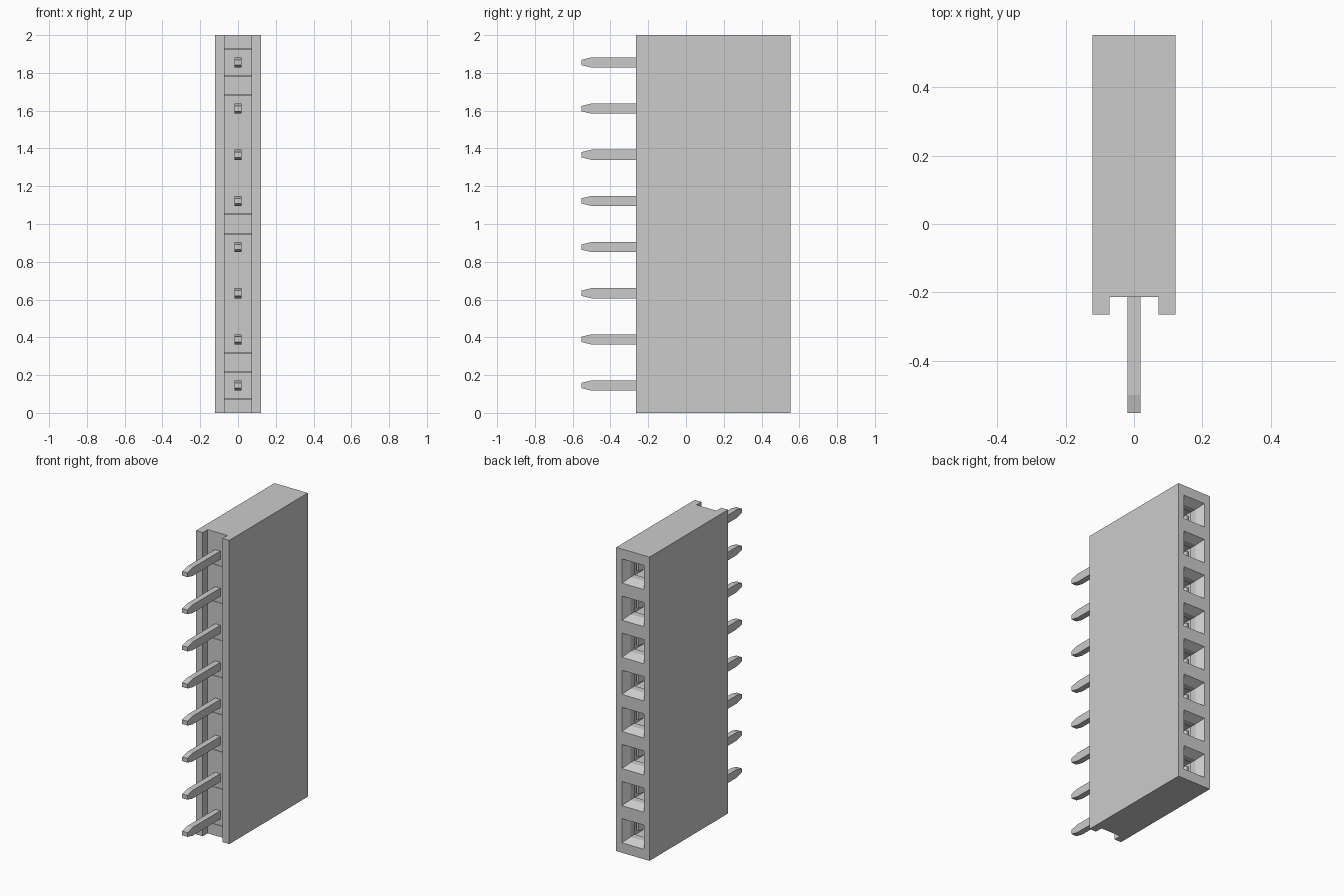
import bpy, bmesh
from mathutils import Vector

if "Cube" in bpy.data.objects:
    bpy.data.objects.remove(bpy.data.objects["Cube"], do_unlink=True)

COUNT = 8
PITCH = 0.2443
CENTRES = [1 + (i - (COUNT - 1) / 2) * PITCH for i in range(COUNT)]

grey = bpy.data.materials.new("plain_grey")
grey.use_nodes = True
colour = (0.6, 0.6, 0.6, 1)
grey.diffuse_color = colour
grey.node_tree.nodes["Principled BSDF"].inputs["Base Color"].default_value = colour


def loft(bm, rings, z, x=0):
    """Closed solid through rectangles (y, half width, half height[, x shift])."""
    loops = []
    for y, hx, hz, *shift in rings:
        cx = x + (shift[0] if shift else 0)
        loops.append([bm.verts.new(Vector((cx + sx * hx, y, z + sz * hz)))
                      for sx, sz in ((-1, -1), (1, -1), (1, 1), (-1, 1))])
    for a, b in zip(loops, loops[1:]):
        for i in range(4):
            j = (i + 1) % 4
            bm.faces.new((a[i], a[j], b[j], b[i]))
    bm.faces.new(loops[0])
    bm.faces.new(loops[-1])


def make(name, solids):
    bm = bmesh.new()
    for rings, z in solids:
        loft(bm, rings, z)
    bmesh.ops.recalc_face_normals(bm, faces=bm.faces)
    mesh = bpy.data.meshes.new(name)
    bm.to_mesh(mesh)
    bm.free()
    mesh.materials.append(grey)
    obj = bpy.data.objects.new(name, mesh)
    bpy.context.collection.objects.link(obj)
    return obj


def cut(target, cutter):
    mod = target.modifiers.new("cut", "BOOLEAN")
    mod.operation = "DIFFERENCE"
    mod.solver = "EXACT"
    mod.object = cutter
    bpy.context.view_layer.objects.active = target
    bpy.ops.object.modifier_apply(modifier=mod.name)
    bpy.data.objects.remove(cutter, do_unlink=True)


# Housing with a front channel and funnel-mouthed sockets
housing = make("housing", [([(-0.264, 0.121, 1), (0.553, 0.121, 1)], 1)])
cut(housing, make("channel_cutter", [([(-0.4, 0.072, 1.1), (-0.213, 0.072, 1.1)], 1)]))
socket = [(0.563, 0.085, 0.085), (0.503, 0.052, 0.052), (0.46, 0.052, 0.052),
          (0.46, 0.071, 0.071), (-0.23, 0.071, 0.071)]
cut(housing, make("socket_cutter", [(socket, z) for z in CENTRES]))

# Plugs closing the sockets at the front
make("socket_plugs", [([(-0.211, 0.071, 0.07), (-0.15, 0.071, 0.07)], z) for z in CENTRES])

# Solder pins with tapered tips
pin = [(-0.553, 0.019, 0.014), (-0.5, 0.019, 0.027), (-0.14, 0.019, 0.027)]
make("pins", [(pin, z) for z in CENTRES])

# Pairs of spring leaves that pinch together inside each socket
for side, name in ((1, "left_spring_leaves"), (-1, "right_spring_leaves")):
    leaf = [(-0.16, 0.006, 0.04, side * 0.06), (0.1, 0.006, 0.04, side * 0.055),
            (0.36, 0.006, 0.035, side * 0.018), (0.44, 0.006, 0.035, side * 0.045)]
    make(name, [(leaf, z) for z in CENTRES])
